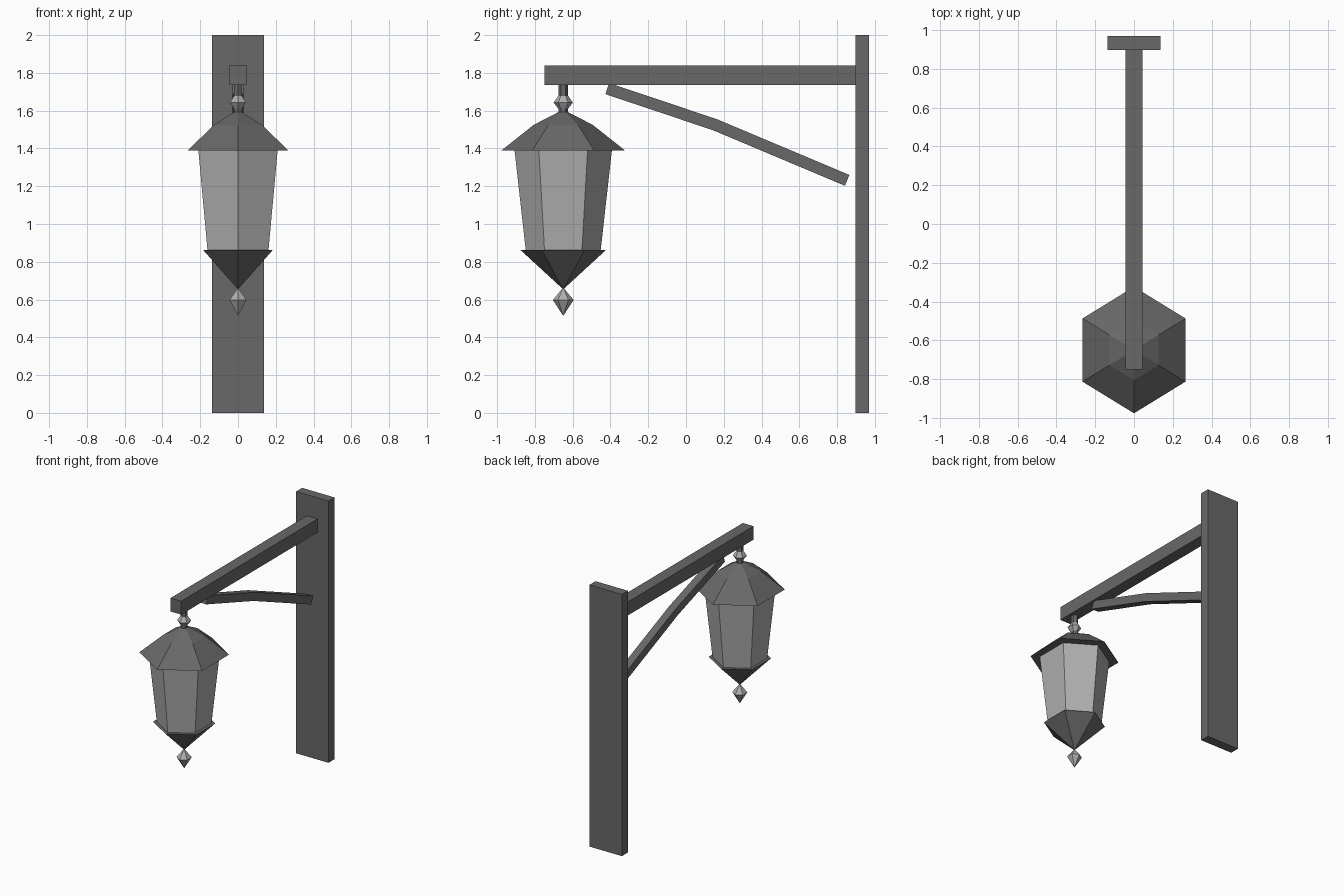
import bpy, bmesh, math
from mathutils import Vector

if "Cube" in bpy.data.objects:
    bpy.data.objects.remove(bpy.data.objects["Cube"])


def material(name, grey):
    m = bpy.data.materials.new(name)
    m.diffuse_color = (grey, grey, grey, 1)
    m.use_nodes = True
    m.node_tree.nodes["Principled BSDF"].inputs["Base Color"].default_value = m.diffuse_color
    return m


IRON = material("dark iron", 0.14)
GLASS = material("pale glass", 0.43)
LANTERN_Y = -0.65
SQUASH = 0.94  # lantern is slightly narrower across x


def finish(name, bm, mat):
    bmesh.ops.recalc_face_normals(bm, faces=bm.faces)
    me = bpy.data.meshes.new(name)
    bm.to_mesh(me)
    bm.free()
    me.materials.append(mat)
    ob = bpy.data.objects.new(name, me)
    bpy.context.collection.objects.link(ob)
    return ob


def loft(name, rings, mat):
    """Join a list of equal-length point rings and cap both ends."""
    bm = bmesh.new()
    loops = [[bm.verts.new(p) for p in r] for r in rings]
    n = len(loops[0])
    for a, b in zip(loops, loops[1:]):
        for i in range(n):
            j = (i + 1) % n
            bm.faces.new((a[i], a[j], b[j], b[i]))
    bm.faces.new(loops[0])
    bm.faces.new(loops[-1])
    bmesh.ops.remove_doubles(bm, verts=bm.verts, dist=0.0005)
    return finish(name, bm, mat)


def box(name, lo, hi, mat):
    rings = [[(lo[0], lo[1], z), (hi[0], lo[1], z), (hi[0], hi[1], z), (lo[0], hi[1], z)]
             for z in (lo[2], hi[2])]
    return loft(name, rings, mat)


def hexagon(name, profile, mat):
    """Six-sided turned part, corners facing front and back; profile is (radius, z)."""
    rings = []
    for r, z in profile:
        r = max(r, 0.001)
        rings.append([(SQUASH * r * math.sin(k * math.pi / 3),
                       LANTERN_Y + r * math.cos(k * math.pi / 3), z) for k in range(6)])
    return loft(name, rings, mat)


# wall post and arm
box("post", (-0.137, 0.897, 0), (0.137, 0.97, 2), IRON)
box("arm", (-0.045, -0.75, 1.737), (0.045, 0.9, 1.84), IRON)

# bent diagonal brace
path = [Vector((0, -0.417, 1.717)), Vector((0, 0.155, 1.525)), Vector((0, 0.853, 1.231))]
rings = []
for i, p in enumerate(path):
    d = (path[min(i + 1, 2)] - path[max(i - 1, 0)]).normalized()
    up = Vector((0, -d.z, d.y)) * 0.031
    side = Vector((0.03, 0, 0))
    rings.append([p + side + up, p - side + up, p - side - up, p + side - up])
loft("brace", rings, IRON)

# hanger with bead
hexagon("hanger", [(0.026, 1.58), (0.026, 1.74)], IRON)
hexagon("hanger_bead", [(0.018, 1.6), (0.051, 1.643), (0.018, 1.69)], GLASS)

# lantern
hexagon("roof", [(0.326, 1.39), (0.156, 1.525), (0.026, 1.592)], IRON)
hexagon("glass_body", [(0.198, 0.858), (0.258, 1.392)], GLASS)
hexagon("base_cup", [(0.0, 0.655), (0.226, 0.862)], IRON)
hexagon("finial", [(0.0, 0.515), (0.055, 0.598), (0.0, 0.662)], GLASS)
